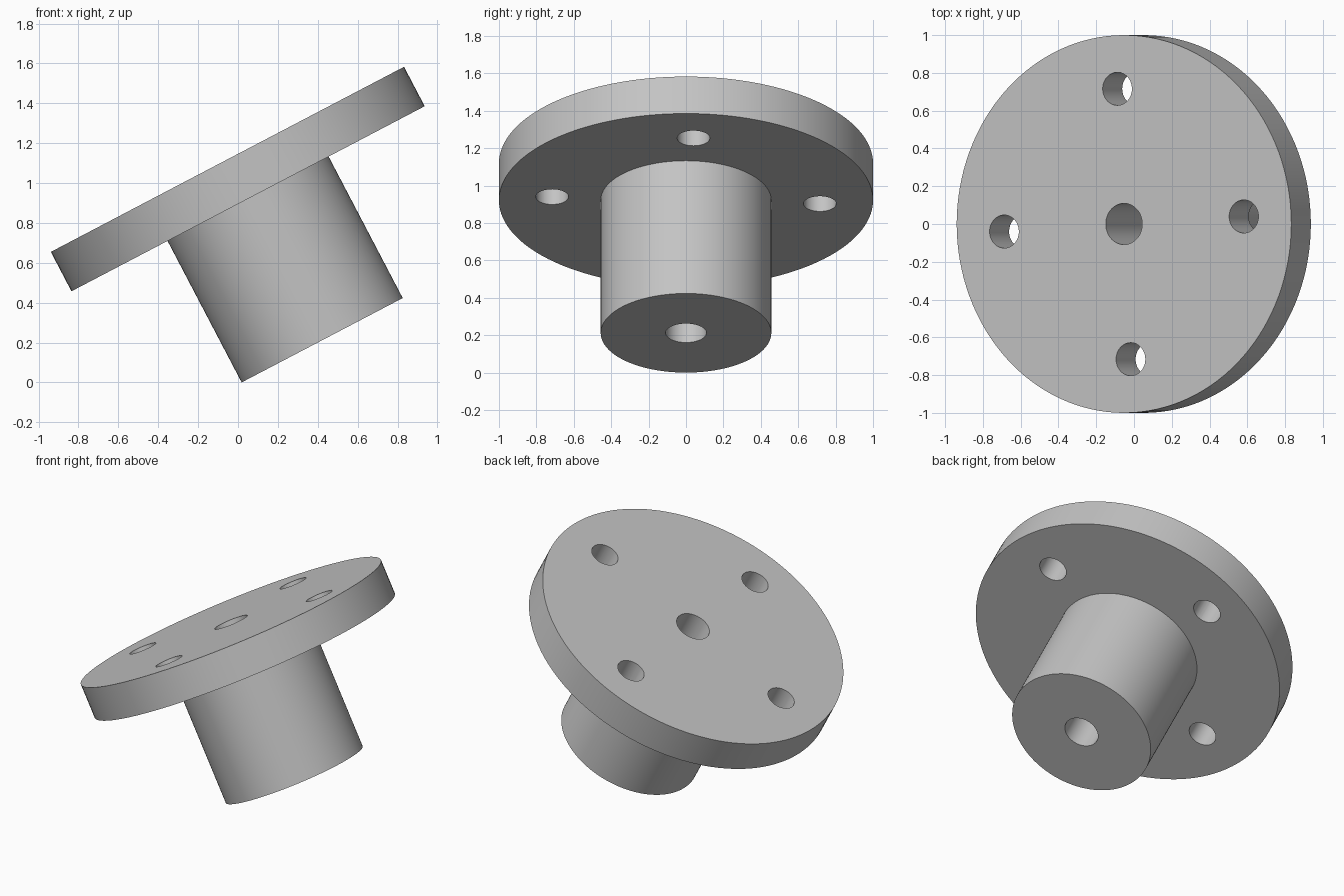
import bpy, bmesh
from math import radians, pi, sin, cos
from mathutils import Matrix

cube = bpy.data.objects.get("Cube")
if cube:
    bpy.data.objects.remove(cube, do_unlink=True)

FLANGE_R, FLANGE_T = 1.0, 0.223
HUB_R, LENGTH = 0.456, 1.024
BORE_R, BOLT_R, BOLT_CIRCLE = 0.109, 0.0875, 0.717
TILT, TWIST = radians(-27.65), radians(3.2)

# Grey metal
metal = bpy.data.materials.new("grey_metal")
metal.use_nodes = True
metal.diffuse_color = (0.55, 0.55, 0.55, 1)
metal.node_tree.nodes["Principled BSDF"].inputs["Base Color"].default_value = metal.diffuse_color


def add_object(name, bm):
    bmesh.ops.recalc_face_normals(bm, faces=bm.faces)
    mesh = bpy.data.meshes.new(name)
    bm.to_mesh(mesh)
    bm.free()
    mesh.materials.append(metal)
    obj = bpy.data.objects.new(name, mesh)
    bpy.context.collection.objects.link(obj)
    return obj


# Flange, hub and centre bore: one revolved section, origin at the flange face
section = [(BORE_R, 0), (FLANGE_R, 0), (FLANGE_R, -FLANGE_T),
           (HUB_R, -FLANGE_T), (HUB_R, -LENGTH), (BORE_R, -LENGTH)]
bm = bmesh.new()
ring = [bm.verts.new((r, 0, z)) for r, z in section]
edges = [bm.edges.new((a, b)) for a, b in zip(ring, ring[1:] + ring[:1])]
bmesh.ops.spin(bm, geom=ring + edges, cent=(0, 0, 0), axis=(0, 0, 1),
               angle=2 * pi, steps=128, use_merge=False)
bmesh.ops.remove_doubles(bm, verts=bm.verts, dist=1e-4)
flange = add_object("flanged_hub", bm)

# Four bolt holes
bm = bmesh.new()
for i in range(4):
    a = TWIST + i * pi / 2
    place = Matrix.Translation((BOLT_CIRCLE * cos(a), BOLT_CIRCLE * sin(a), -FLANGE_T / 2))
    bmesh.ops.create_cone(bm, cap_ends=True, segments=48, radius1=BOLT_R,
                          radius2=BOLT_R, depth=FLANGE_T * 2, matrix=place)
cutter = add_object("bolt_hole_cutter", bm)
cutter.hide_render = True

bpy.ops.object.select_all(action='DESELECT')
bpy.context.view_layer.objects.active = flange
flange.select_set(True)
cut = flange.modifiers.new("bolt_holes", 'BOOLEAN')
cut.operation, cut.solver, cut.object = 'DIFFERENCE', 'EXACT', cutter
bpy.ops.object.modifier_apply(modifier=cut.name)
bpy.data.objects.remove(cutter, do_unlink=True)
bpy.ops.object.shade_smooth_by_angle(angle=radians(30))

# Tilt the part and rest the hub's edge on the ground
flange.rotation_euler = (0, TILT, 0)
flange.location = (-0.053, 0, HUB_R * sin(-TILT) + LENGTH * cos(TILT))
